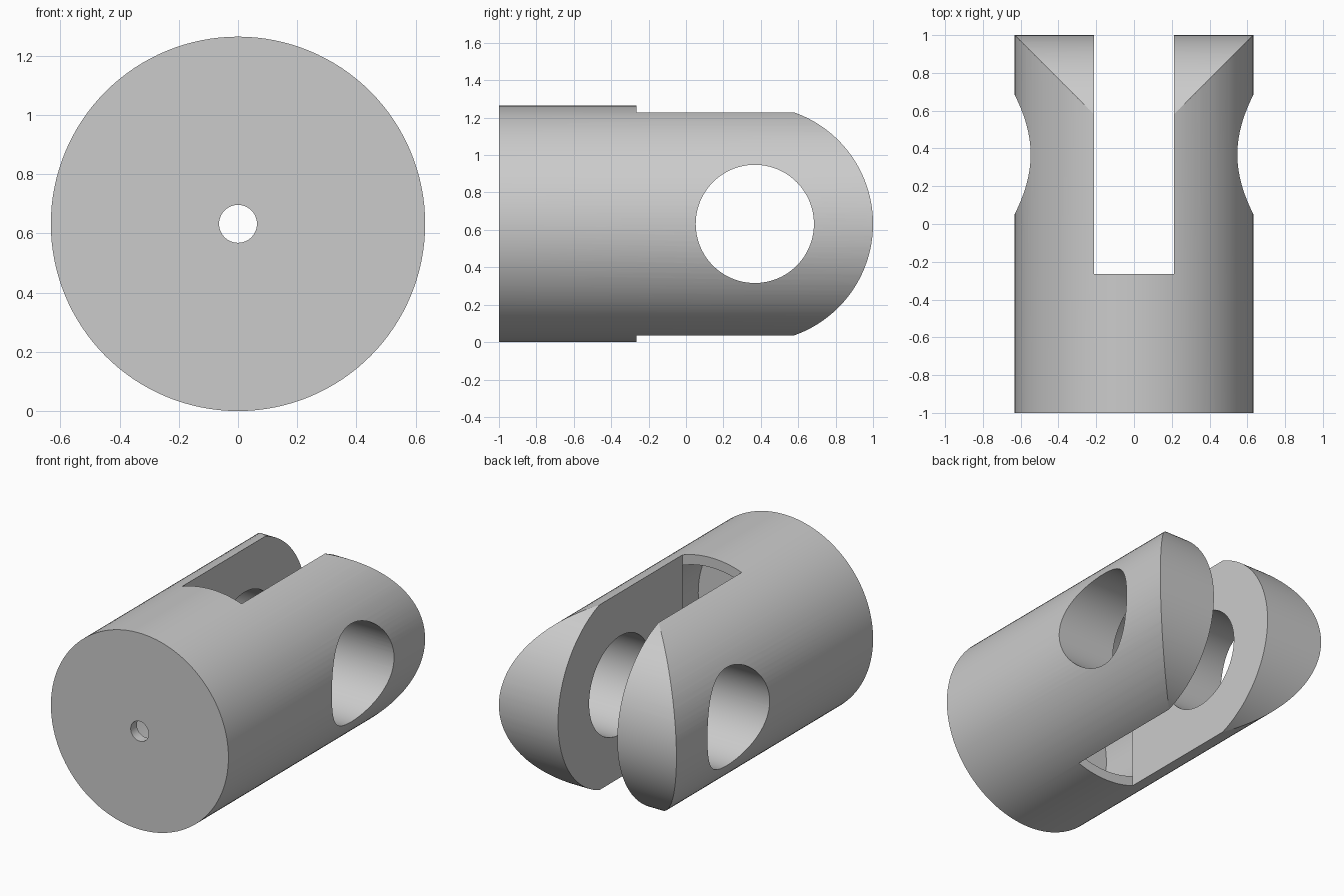
import bpy, bmesh, math
from mathutils import Matrix

if "Cube" in bpy.data.objects:
    bpy.data.objects.remove(bpy.data.objects["Cube"])

R = 0.632          # body radius, also the height of its axis
PIN_Y = 0.368      # centre of the cross hole and of the rounded end
SLOT_Y = -0.264    # floor of the slot


def finish(bm, name):
    bmesh.ops.recalc_face_normals(bm, faces=bm.faces)
    me = bpy.data.meshes.new(name)
    bm.to_mesh(me)
    bm.free()
    ob = bpy.data.objects.new(name, me)
    bpy.context.collection.objects.link(ob)
    return ob


def prism(name, points, axis, lo, hi):
    """Extrude a closed outline of (a, b) points along x or y."""
    bm = bmesh.new()
    place = (lambda a, b, t: (t, a, b)) if axis == 'x' else (lambda a, b, t: (a, t, b))
    ends = [[bm.verts.new(place(a, b, t)) for a, b in points] for t in (lo, hi)]
    n = len(points)
    for ring in ends:
        bm.faces.new(ring)
    for i in range(n):
        j = (i + 1) % n
        bm.faces.new((ends[0][i], ends[0][j], ends[1][j], ends[1][i]))
    return finish(bm, name)


def circle(r, a=0.0, n=128):
    return [(a + r * math.cos(2 * math.pi * i / n), R + r * math.sin(2 * math.pi * i / n))
            for i in range(n)]


def boolean(target, cutter, operation):
    mod = target.modifiers.new(cutter.name, 'BOOLEAN')
    mod.object, mod.operation, mod.solver = cutter, operation, 'EXACT'
    bpy.context.view_layer.objects.active = target
    bpy.ops.object.modifier_apply(modifier=mod.name)
    bpy.data.objects.remove(cutter)


# Round body, left long so the rounded end can trim it
body = prism("clevis_body", circle(R), 'y', -1, 1.2)

# Rounded end of the two cheeks
arc = [math.radians(-78 + 156 * i / 80) for i in range(81)]
outline = [(PIN_Y + R * math.cos(t), R + R * math.sin(t)) for t in arc]
y0 = outline[0][0]
outline = [(-1.5, R - 1), (y0, R - 1)] + outline + [(y0, R + 1), (-1.5, R + 1)]
boolean(body, prism("end_trim", outline, 'x', -1, 1), 'INTERSECT')

# Slot between the cheeks
boolean(body, prism("slot", [(-0.211, -1), (0.211, -1), (0.211, 2.5), (-0.211, 2.5)],
                    'y', SLOT_Y - 0.001, 1.5), 'DIFFERENCE')

# Cross hole, hollow base and small hole in the base wall
boolean(body, prism("pin_hole", circle(R / 2, PIN_Y), 'x', -1, 1), 'DIFFERENCE')
boolean(body, prism("hollow", circle(0.569), 'y', -0.937, SLOT_Y), 'DIFFERENCE')
boolean(body, prism("base_hole", circle(0.064, n=64), 'y', -1.2, -0.8), 'DIFFERENCE')

# Plain grey
mat = bpy.data.materials.new("plain_grey")
mat.diffuse_color = (0.6, 0.6, 0.6, 1)
mat.use_nodes = True
mat.node_tree.nodes["Principled BSDF"].inputs["Base Color"].default_value = mat.diffuse_color
body.data.materials.clear()
body.data.materials.append(mat)
for p in body.data.polygons:
    p.material_index = 0

bpy.ops.object.select_all(action='DESELECT')
body.select_set(True)
bpy.context.view_layer.objects.active = body
bpy.ops.object.shade_smooth_by_angle(angle=math.radians(20))
